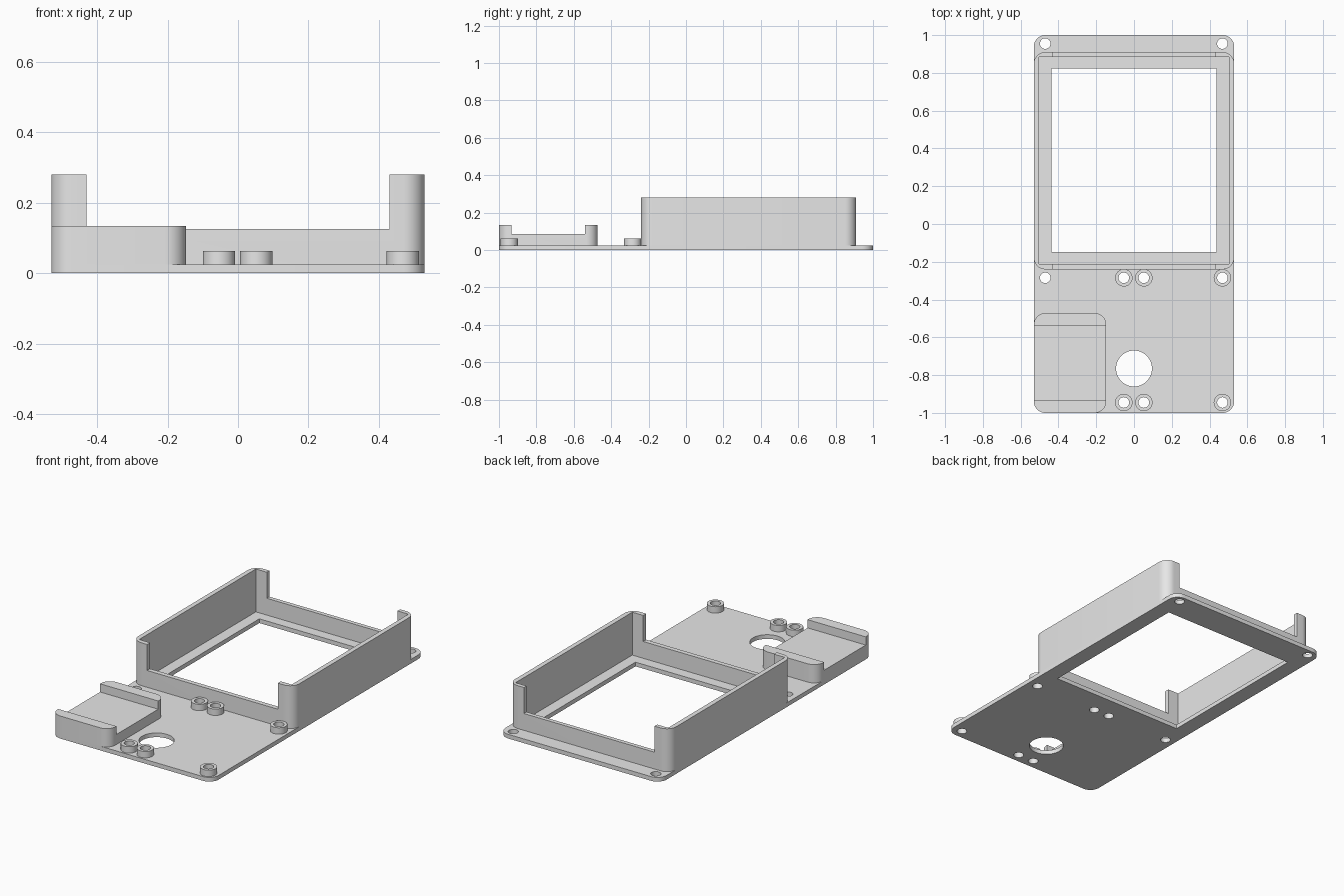
import bpy
import bmesh
from math import cos, sin, pi, radians

cube = bpy.data.objects.get("Cube")
if cube:
    bpy.data.objects.remove(cube, do_unlink=True)

grey = bpy.data.materials.new("light_grey")
grey.use_nodes = True
grey.diffuse_color = (0.8, 0.8, 0.8, 1)
grey.node_tree.nodes["Principled BSDF"].inputs["Base Color"].default_value = (0.8, 0.8, 0.8, 1)

HALF_W = 0.53
FLOOR = 0.025
CORNER = 0.06


def rounded_rect(x0, x1, y0, y1, r=0.0, steps=10):
    """Counter-clockwise outline; r = 0 gives sharp corners."""
    if r == 0:
        return [(x0, y0), (x1, y0), (x1, y1), (x0, y1)]
    centres = [(x1 - r, y1 - r), (x0 + r, y1 - r), (x0 + r, y0 + r), (x1 - r, y0 + r)]
    return [(cx + r * cos((q + i / steps) * pi / 2), cy + r * sin((q + i / steps) * pi / 2))
            for q, (cx, cy) in enumerate(centres) for i in range(steps + 1)]


def circle(x, y, r, n=32):
    return [(x + r * cos(2 * pi * i / n), y + r * sin(2 * pi * i / n)) for i in range(n)]


def prism(name, outline, z0, z1):
    bm = bmesh.new()
    base = bm.faces.new([bm.verts.new((x, y, z0)) for x, y in outline])
    top = bmesh.ops.extrude_face_region(bm, geom=[base])["geom"]
    bmesh.ops.translate(bm, vec=(0, 0, z1 - z0),
                        verts=[v for v in top if isinstance(v, bmesh.types.BMVert)])
    bmesh.ops.recalc_face_normals(bm, faces=bm.faces)
    mesh = bpy.data.meshes.new(name)
    bm.to_mesh(mesh)
    bm.free()
    mesh.materials.append(grey)
    obj = bpy.data.objects.new(name, mesh)
    bpy.context.collection.objects.link(obj)
    return obj


def cut(obj, outline, z0=-0.1, z1=0.5):
    """Subtract a prism from obj and bake the result."""
    cutter = prism("cutter", outline, z0, z1)
    cutter.hide_render = True
    mod = obj.modifiers.new("cut", "BOOLEAN")
    mod.operation = "DIFFERENCE"
    mod.solver = "EXACT"
    mod.object = cutter
    bpy.context.view_layer.update()
    baked = bpy.data.meshes.new_from_object(
        obj.evaluated_get(bpy.context.evaluated_depsgraph_get()))
    obj.modifiers.clear()
    obj.data = baked
    bpy.data.objects.remove(cutter, do_unlink=True)


parts = []

# Screw positions: plain holes and raised standoffs
HOLE_R, BOSS_R, BOSS_TOP = 0.028, 0.046, 0.063
plain_holes = [(-0.47, 0.955), (0.468, 0.955), (-0.47, -0.285)]
bosses = [(x, y) for y in (-0.285, -0.945) for x in (-0.054, 0.052, 0.468)]

# Base plate with window, round opening and screw holes
plate = prism("base_plate", rounded_rect(-HALF_W, HALF_W, -1, 1, CORNER), 0, FLOOR)
cut(plate, rounded_rect(-0.436, 0.436, -0.148, 0.823))
cut(plate, circle(0, -0.765, 0.095, 64))
for x, y in plain_holes + bosses:
    cut(plate, circle(x, y, HOLE_R))
parts.append(plate)

# Screen frame: tall side walls, low end walls
frame = prism("screen_frame", rounded_rect(-HALF_W, HALF_W, -0.24, 0.91, CORNER), FLOOR, 0.28)
cut(frame, rounded_rect(-0.502, 0.502, -0.212, 0.885))
cut(frame, rounded_rect(-0.43, 0.43, -0.4, 1.1), 0.125)
parts.append(frame)

# Raised tray with a rail at each end
tray = prism("side_tray", rounded_rect(-HALF_W, -0.147, -1, -0.472, CORNER), FLOOR, 0.134)
cut(tray, rounded_rect(-0.7, 0, -0.933, -0.54), 0.085)
parts.append(tray)

# Hollow standoffs
for i, (x, y) in enumerate(bosses, 1):
    boss = prism(f"standoff_{i}", circle(x, y, BOSS_R), FLOOR, BOSS_TOP)
    cut(boss, circle(x, y, HOLE_R))
    parts.append(boss)

# Smooth the rounded corners, keep the edges crisp
bpy.ops.object.select_all(action="DESELECT")
for obj in parts:
    obj.select_set(True)
bpy.context.view_layer.objects.active = plate
bpy.ops.object.shade_smooth_by_angle(angle=radians(30))
